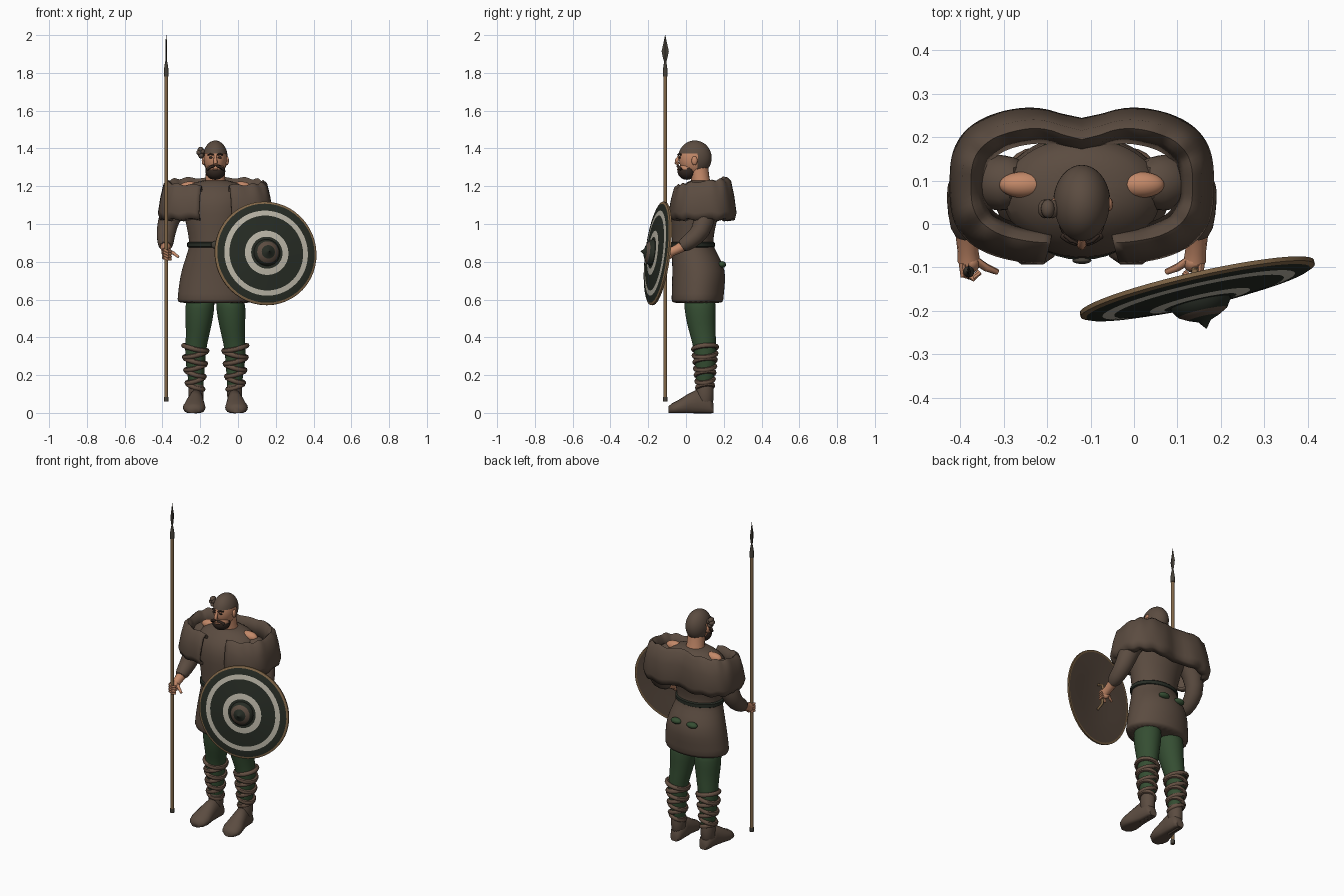
import bpy
import bmesh
from math import sin, cos, pi, exp, radians
from mathutils import Vector, Matrix

default = bpy.data.objects.get("Cube")
if default:
    bpy.data.objects.remove(default)

MID = -.12  # x of the body's midline


def material(name, *rgb):
    mat = bpy.data.materials.new(name)
    mat.use_nodes = True
    mat.diffuse_color = (*rgb, 1)
    mat.node_tree.nodes["Principled BSDF"].inputs["Base Color"].default_value = (*rgb, 1)
    return mat


brown = material("brown cloth", .105, .072, .052)
wrap_brown = material("wrap leather", .125, .078, .054)
skin = material("skin", .55, .25, .14)
green = material("trouser green", .035, .075, .032)
black = material("shield black green", .02, .025, .018)
white = material("ring white", .5, .47, .39)
wood = material("wood", .22, .135, .065)
hair = material("dark hair", .035, .022, .016)
iron = material("dark iron", .06, .052, .04)


def finish(name, bm, mats, sub=0, angle=45):
    """Turn a bmesh into a smooth object with sharp edges kept."""
    bmesh.ops.recalc_face_normals(bm, faces=bm.faces[:])
    mesh = bpy.data.meshes.new(name)
    bm.to_mesh(mesh)
    bm.free()
    for mat in mats:
        mesh.materials.append(mat)
    for poly in mesh.polygons:
        poly.use_smooth = True
    mesh.set_sharp_from_angle(angle=radians(angle))
    obj = bpy.data.objects.new(name, mesh)
    bpy.context.collection.objects.link(obj)
    if sub:
        mod = obj.modifiers.new("smooth", 'SUBSURF')
        mod.levels = mod.render_levels = sub
    return obj


def skin_rings(name, rings, mats, bands=None, loop=True, caps=True, wrap=False, sub=0, angle=45):
    """Join a list of point rings; bands gives the material of each strip."""
    bm = bmesh.new()
    rows = [[bm.verts.new(p) for p in ring] for ring in rings]
    n = len(rows[0])
    pairs = list(zip(rows, rows[1:])) + ([(rows[-1], rows[0])] if wrap else [])
    for k, (low, high) in enumerate(pairs):
        for i in range(n if loop else n - 1):
            j = (i + 1) % n
            face = bm.faces.new((low[i], low[j], high[j], high[i]))
            face.material_index = bands[k] if bands else 0
    if caps:
        bm.faces.new(rows[0])
        last = bm.faces.new(rows[-1])
        last.material_index = bands[-1] if bands else 0
    return finish(name, bm, mats, sub, angle)


def circle(n):
    return [(cos(2 * pi * i / n), sin(2 * pi * i / n)) for i in range(n)]


def loft(name, sections, mat, n=20, **kw):
    """Stack ellipses given as (x, y, z, half width, half depth)."""
    rings = [[(x + a * c, y + b * s, z) for c, s in circle(n)] for x, y, z, a, b in sections]
    return skin_rings(name, rings, [mat], **kw)


def tube(name, path, mat, n=12, wrap=False, **kw):
    """Sweep a circle along points given as (x, y, z, radius)."""
    pts = [Vector(p[:3]) for p in path]
    rings = []
    for i, p in enumerate(pts):
        if wrap:
            tangent = pts[(i + 1) % len(pts)] - pts[i - 1]
        else:
            tangent = pts[min(i + 1, len(pts) - 1)] - pts[max(i - 1, 0)]
        side = tangent.cross(Vector((0, 0, 1) if wrap else (1, 0, 0))).normalized()
        up = tangent.cross(side).normalized()
        rings.append([p + path[i][3] * (c * side + s * up) for c, s in circle(n)])
    return skin_rings(name, rings, [mat], wrap=wrap, caps=not wrap, **kw)


def ball(name, centre, radii, mat, keep=None, seg=24):
    """Ellipsoid, optionally cut to the faces that pass the keep rule."""
    bm = bmesh.new()
    place = Matrix.Translation(centre) @ Matrix.Diagonal((*radii, 1))
    bmesh.ops.create_uvsphere(bm, u_segments=seg, v_segments=seg * 2 // 3, radius=1, matrix=place)
    if keep:
        drop = [f for f in bm.faces if not keep(f.calc_center_median())]
        bmesh.ops.delete(bm, geom=drop, context='FACES')
    return finish(name, bm, [mat])


def lathe(name, profile, mats, bands, matrix, n=48):
    rings = [[matrix @ Vector((r * c, r * s, h)) for c, s in circle(n)] for r, h in profile]
    return skin_rings(name, rings, mats, bands, angle=50)


# Tunic and belt
loft("tunic", [(MID, y, z, a, b) for y, z, a, b in (
    (.06, .58, .2, .135), (.06, .59, .203, .138), (.065, .67, .195, .14), (.07, .75, .182, .143),
    (.05, .83, .155, .125), (.035, .88, .138, .11), (.035, .92, .14, .11), (.04, 1, .155, .118),
    (.055, 1.1, .18, .137), (.075, 1.17, .19, .13), (.085, 1.21, .14, .095), (.08, 1.235, .065, .06))],
    brown, n=28, sub=1)
loft("belt", [(MID, .035, z, a, a * .79) for z, a in (
    (.875, .141), (.88, .149), (.9, .149), (.906, .141))], black, n=32)
ball("belt_buckle", (MID, -.084, .89), (.022, .008, .02), iron)

# Shoulder mantle: an open band around both arms, parted at the front
rows = []
for k in range(89):
    t = radians(-81 + 342 * k / 88)
    c, s = cos(t), sin(t)
    ux = abs(c) ** .67 * (1 if c > 0 else -1)
    uy = abs(s) ** .67 * (1 if s > 0 else -1)
    notch = .03 * exp(-(ux * 4) ** 2) if s > 0 else 0
    rim = .02 * (1 + s)
    fold = .005 * sin(k * .9)
    rows.append([(MID + (.255 + o) * ux, .09 + (.135 + o - notch) * uy, z + rim * lift + fold)
                 for o, z, lift in ((-.03, 1.13, .6), (-.012, 1.185, 1), (0, 1.2, 1), (.015, 1.185, 1),
                                    (.03, 1.13, .6), (.043, 1.06, .1), (.035, 1.03, 0), (0, 1.025, 0))])
mantle = skin_rings("mantle", rows, [brown], loop=False, caps=False, angle=80)
thick = mantle.modifiers.new("thickness", 'SOLIDIFY')
thick.thickness = .012
thick.offset = 0

# Parts mirrored across the midline
for side, label in ((-1, "right"), (1, "left")):
    def at(dx, *rest):
        return (MID + side * dx, *rest)

    # Sleeve, forearm and hand
    tube(label + "_sleeve", [at(.13, .09, 1.165, .06), at(.19, .095, 1.14, .07), at(.24, .1, 1.05, .062),
                             at(.262, .085, .96, .054), at(.264, .02, .905, .046),
                             at(.263, -.035, .875, .036)], brown, sub=1)
    tube(label + "_forearm", [at(.263, -.02, .88, .028), at(.262, -.06, .86, .024),
                              at(.26, -.085, .85, .026)], skin)
    ball(label + "_palm", at(.255, -.088, .845), (.022, .024, .03), skin, seg=16)
    for i in range(4):
        z = .865 - .014 * i
        tube(label + "_finger", [at(.275, -.09, z, .008), at(.272, -.118, z - .004, .008),
                                 at(.25, -.125, z - .008, .008), at(.235, -.11, z - .01, .007)], skin, n=8)
    tube(label + "_thumb", [at(.25, -.08, .86, .01), at(.22, -.1, .845, .009),
                            at(.195, -.11, .825, .007)], skin, n=8)

    # Bare shoulder and trousers showing through
    ball(label + "_bare_shoulder", at(.135, .09, 1.195), (.055, .03, .03), skin)
    ball(label + "_back_patch", at(.055, .19, .785), (.035, .022, .018), green)

    # Trouser leg
    loft(label + "_trouser_leg", [at(*p) for p in (
        (.075, .07, .64, .075, .085), (.083, .075, .55, .08, .085), (.088, .08, .47, .07, .076),
        (.095, .092, .4, .061, .067), (.105, .1, .34, .057, .06), (.106, .102, .26, .052, .055),
        (.102, .1, .18, .042, .047), (.1, .1, .1, .036, .042))], green, sub=1)

    # Leg wraps: tilted bands winding down the calf
    for i in range(7):
        z = .343 - .034 * i
        a = .062 - .0035 * i
        tilt = .014 * (-1) ** i
        tube(label + "_leg_wrap", [at(.106 + a * c, .101 + a * s, z + tilt * c + .006 * s, .013)
                                   for c, s in circle(20)], wrap_brown, n=8, wrap=True)

    # Boot shaft and foot
    loft(label + "_boot_shaft", [at(*p) for p in (
        (.103, .1, .03, .04, .046), (.102, .1, .1, .04, .047), (.102, .1, .19, .044, .049))], brown, sub=1)
    foot = []
    for y, dx, w, h in ((.146, .1, .025, .05), (.125, .1, .038, .09), (.06, .102, .04, .125),
                        (.01, .108, .05, .1), (-.04, .112, .06, .068), (-.075, .113, .05, .05),
                        (-.093, .114, .025, .035)):
        foot.append([at(dx + w * c, y, max(0, h * (.42 + .58 * s))) for c, s in circle(20)])
    skin_rings(label + "_foot", foot, [brown], angle=60)
    tube(label + "_sole", [at(.102, .135, .008, .012), at(.104, .04, .008, .012)], brown, n=8)

    # Ear, eye and brow
    ball(label + "_ear", at(.062, .045, 1.335), (.01, .016, .024), skin, seg=12)
    ball(label + "_eye", at(.024, -.034, 1.352), (.01, .006, .006), hair, seg=12)
    tube(label + "_brow", [at(.01, -.042, 1.366, .005), at(.025, -.038, 1.37, .005),
                           at(.04, -.026, 1.366, .004)], hair, n=8)

# Head, beard and cap
loft("neck", [(MID, .085, 1.2, .062, .055), (MID, .075, 1.24, .052, .05), (MID, .065, 1.32, .048, .05)], skin)
ball("head", (MID, .045, 1.345), (.06, .082, .09), skin, seg=32)
ball("jaw", (MID, .01, 1.29), (.047, .045, .045), skin)
tube("nose", [(MID, -.035, 1.36, .007), (MID, -.048, 1.338, .01), (MID, -.05, 1.325, .011),
              (MID, -.038, 1.315, .009)], skin, n=8)
ball("beard", (MID, .005, 1.28), (.053, .05, .046), hair,
     keep=lambda p: p.z < 1.285 + max(0, p.y) * .8)
tube("moustache", [(MID + .011 * i, -.044 + .0011 * i * i, 1.308 - .0012 * i * i, .008)
                   for i in range(-4, 5)], hair, n=8)
ball("lower_lip", (MID, -.043, 1.29), (.015, .006, .005), skin, seg=12)
ball("cap", (MID, .047, 1.35), (.066, .089, .092), brown, seg=36,
     keep=lambda p: p.z > 1.378 or (p.y > .062 and p.z > 1.28))
for dx, dz in ((-.085, .0), (-.075, -.016), (-.078, .016), (-.068, .005)):
    ball("cap_knot", (MID + dx, .035, 1.378 + dz), (.016, .022, .015), brown, seg=12)

# Spear
SX, SY = -.38, -.11
loft("spear_shaft", [(SX, SY, z, .01, .01) for z in (.06, 1.8)], wood, n=12)
loft("spear_butt", [(SX, SY, z, .012, .012) for z in (.06, .085)], iron, n=12)
loft("spear_socket", [(SX, SY, z, r, r) for z, r in (
    (1.78, .013), (1.81, .013), (1.845, .008), (1.86, .005))], iron, n=12)
loft("spear_blade", [(SX, SY, z, a, b) for z, a, b in (
    (1.855, .005, .005), (1.88, .005, .012), (1.915, .005, .019), (1.96, .004, .009),
    (2, .001, .001))], iron, n=4, angle=20)

# Round shield, turned outward and leaning back
facing = Vector((.22, -.97, .12)).normalized().to_track_quat('Z', 'Y').to_matrix().to_4x4()
shield_at = Matrix.Translation((.147, -.155, .845)) @ facing
lathe("shield", [(.01, .03), (.085, .026), (.118, .022), (.2, .012), (.227, .008), (.264, .003),
                 (.276, -.002), (.276, -.012), (.264, -.012), (.15, .002), (.01, .008)],
      [black, white, wood, brown], [0, 1, 0, 1, 0, 2, 2, 2, 3, 3], shield_at)
lathe("shield_boss", [(.072, .018), (.07, .032), (.058, .05), (.036, .062), (.015, .07), (.001, .088)],
      [black, brown], [0, 0, 1, 0, 0], shield_at, n=32)
tube("shield_grip", [(.14, -.15, .93, .007), (.14, -.11, .91, .008), (.14, -.105, .85, .009),
                     (.14, -.115, .79, .008), (.14, -.155, .77, .007)], wood, n=10)
